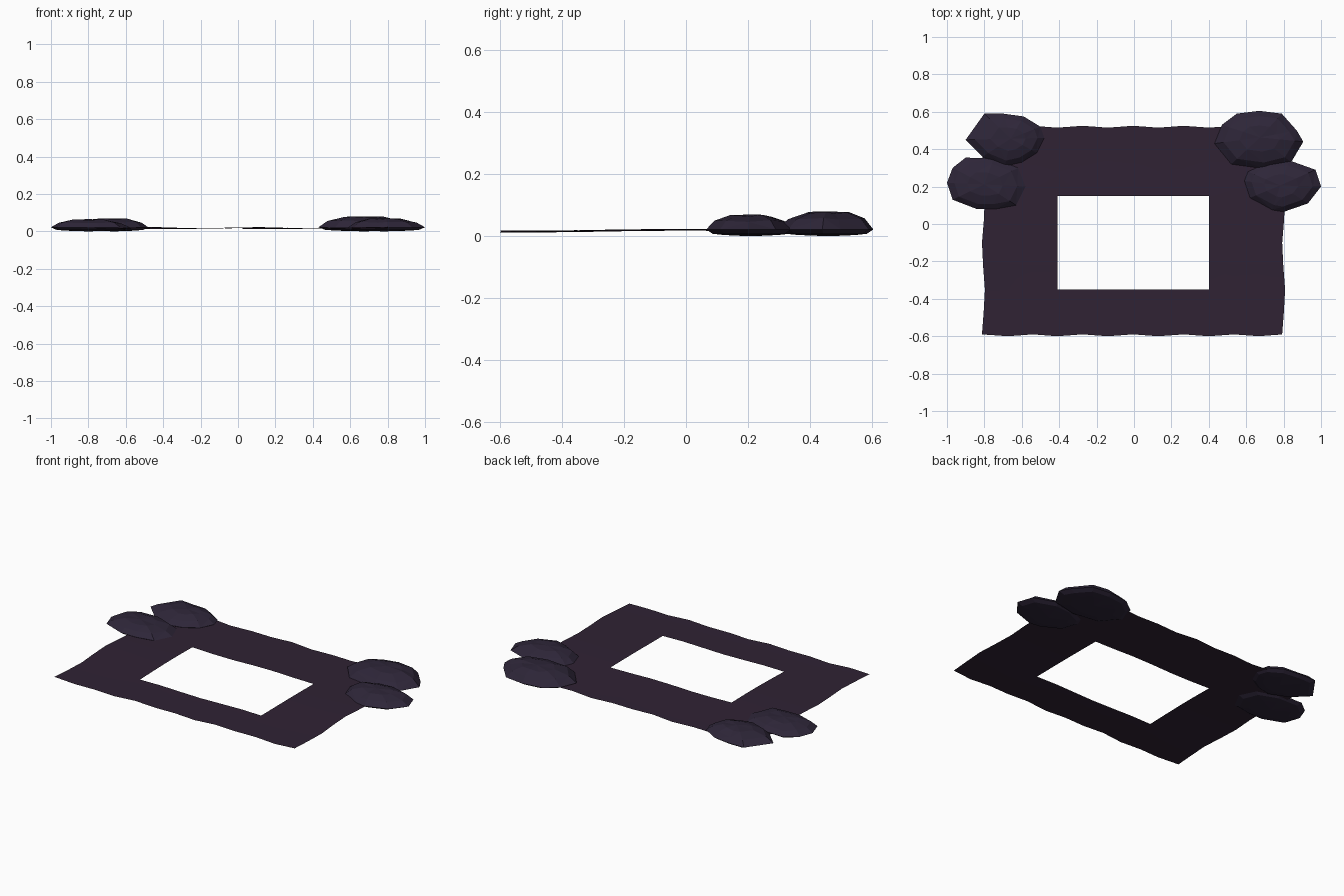
import bpy
import bmesh
from math import sin, cos
from mathutils import Vector

old = bpy.data.objects.get("Cube")
if old:
    bpy.data.objects.remove(old)


def material(name, color):
    mat = bpy.data.materials.new(name)
    mat.use_nodes = True
    mat.diffuse_color = color
    mat.node_tree.nodes["Principled BSDF"].inputs["Base Color"].default_value = color
    return mat


def make_object(name, bm, mat):
    bmesh.ops.recalc_face_normals(bm, faces=bm.faces)
    mesh = bpy.data.meshes.new(name)
    bm.to_mesh(mesh)
    bm.free()
    mesh.materials.append(mat)
    obj = bpy.data.objects.new(name, mesh)
    bpy.context.collection.objects.link(obj)
    return obj


def spread(start, end, count):
    return [start + (end - start) * i / count for i in range(count)]


cloth_purple = material("dark plum cloth", (0.029, 0.016, 0.034, 1))
pad_purple = material("dark violet pad", (0.027, 0.019, 0.040, 1))

# Rippled cloth sheet with a rectangular opening
LEFT, RIGHT, FRONT, BACK = -0.41, 0.40, -0.35, 0.15
xs = spread(-0.805, LEFT, 3) + spread(LEFT, RIGHT, 6) + spread(RIGHT, 0.8, 3) + [0.8]
ys = spread(-0.595, FRONT, 2) + spread(FRONT, BACK, 4) + spread(BACK, 0.52, 3) + [0.52]


def ripple(x, y):
    dx = 0.008 * sin(y * 13) if x in (xs[0], xs[-1]) else 0
    dy = 0.005 * cos(x * 23) if y in (ys[0], ys[-1]) else 0
    z = 0.018 + 0.003 * sin(x * 11 + y * 4) + 0.003 * cos(y * 6)
    return x + dx, y + dy, z


bm = bmesh.new()
grid = [[bm.verts.new(ripple(x, y)) for x in xs] for y in ys]
for j in range(len(ys) - 1):
    for i in range(len(xs) - 1):
        in_hole = LEFT <= xs[i] < RIGHT and FRONT <= ys[j] < BACK
        if not in_hole:
            bm.faces.new((grid[j][i], grid[j][i + 1], grid[j + 1][i + 1], grid[j + 1][i]))
sheet = make_object("cloth_sheet", bm, cloth_purple)
for poly in sheet.data.polygons:
    poly.use_smooth = True


# Faceted cushions: rings of the outline, shrunk and raised towards the crown
def cushion(name, outline, height):
    centre = sum((Vector(p) for p in outline), Vector((0, 0))) / len(outline)
    levels = [(0.6, 0.004), (0.85, 0.008), (1, 0.022), (0.8, height * 0.7), (0.45, height * 0.95)]
    bm = bmesh.new()
    rings = []
    for scale, z in levels:
        ring = []
        for i, p in enumerate(outline):
            wobble = 0.003 * sin(i * 2.3) if z > 0.03 else 0
            xy = centre + (Vector(p) - centre) * scale
            ring.append(bm.verts.new((xy.x, xy.y, z + wobble)))
        rings.append(ring)
    count = len(outline)
    for low, high in zip(rings, rings[1:]):
        for i in range(count):
            k = (i + 1) % count
            bm.faces.new((low[i], low[k], high[k], high[i]))
    for ring, z in ((rings[0], 0), (rings[-1], height)):
        tip = bm.verts.new((centre.x, centre.y, z))
        for i in range(count):
            bm.faces.new((ring[i], ring[(i + 1) % count], tip))
    bmesh.ops.triangulate(bm, faces=bm.faces)
    make_object(name, bm, pad_purple)


cushion("right_back_cushion", [
    (-.9, .45), (-.8, .59), (-.7, .59), (-.59, .575), (-.5, .52), (-.48, .46),
    (-.52, .38), (-.6, .33), (-.69, .31), (-.81, .36)], 0.07)
cushion("right_side_cushion", [
    (-1, .22), (-.97, .3), (-.9, .355), (-.75, .35), (-.62, .3), (-.58, .2),
    (-.63, .1), (-.74, .08), (-.84, .08), (-.97, .13)], 0.065)
cushion("left_back_cushion", [
    (.43, .43), (.47, .53), (.55, .59), (.67, .605), (.79, .59), (.87, .5),
    (.905, .44), (.84, .33), (.7, .295), (.52, .32)], 0.08)
cushion("left_side_cushion", [
    (.59, .23), (.62, .14), (.74, .075), (.8, .065), (.93, .11), (1, .2),
    (.97, .29), (.83, .34), (.72, .33), (.61, .28)], 0.07)
